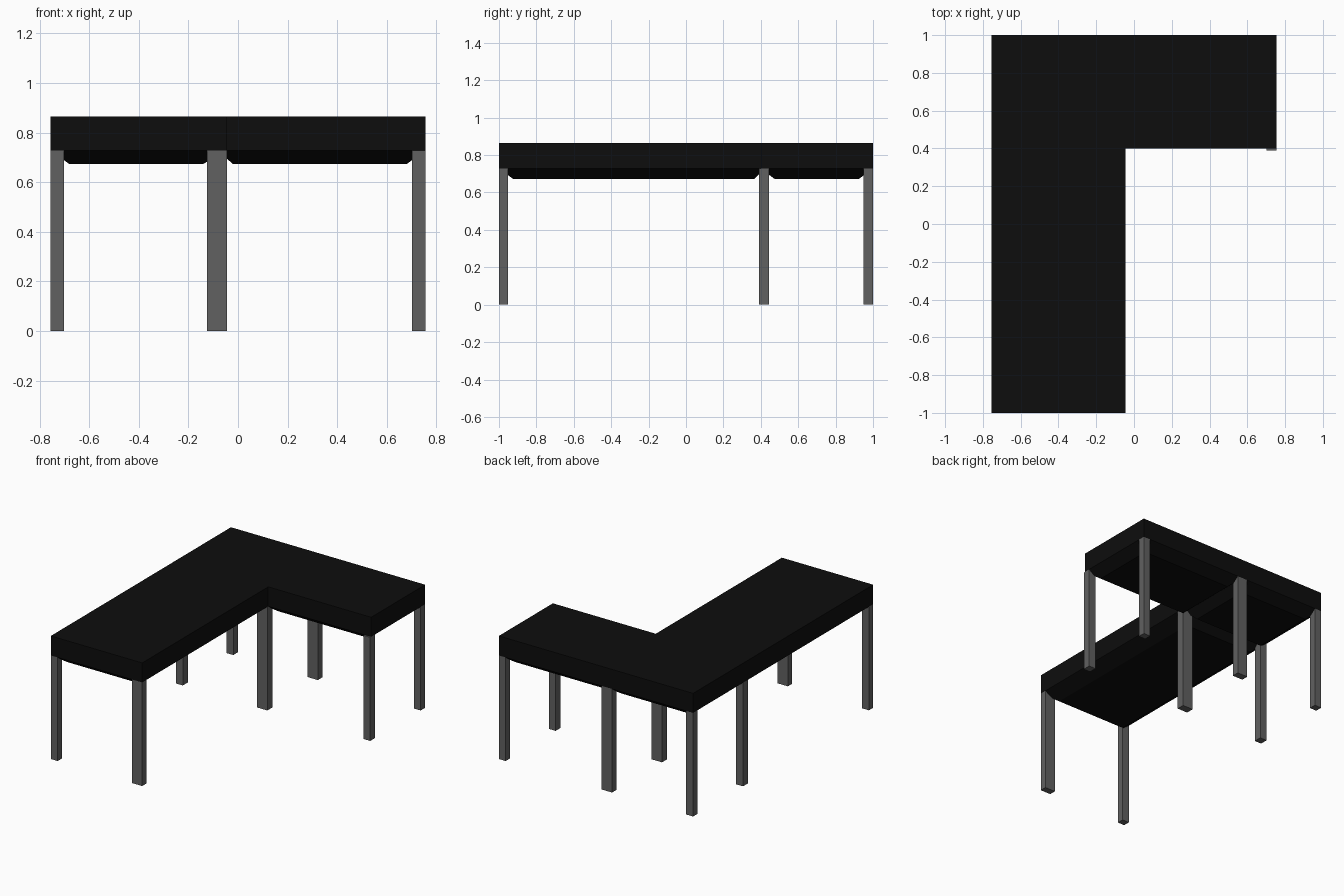
import bpy, bmesh

if "Cube" in bpy.data.objects:
    bpy.data.objects.remove(bpy.data.objects["Cube"])

def material(name, value):
    m = bpy.data.materials.new(name)
    m.diffuse_color = (value, value, value, 1)
    m.use_nodes = True
    m.node_tree.nodes["Principled BSDF"].inputs["Base Color"].default_value = m.diffuse_color
    return m

BLACK = material("black_top", 0.004)
GREY = material("grey_metal", 0.12)
Z_PANEL, Z_SLAB, Z_TOP = 0.673, 0.728, 0.865

def make(name, bm, mat):
    bmesh.ops.recalc_face_normals(bm, faces=bm.faces)
    mesh = bpy.data.meshes.new(name)
    bm.to_mesh(mesh)
    bm.free()
    mesh.materials.append(mat)
    bpy.context.collection.objects.link(bpy.data.objects.new(name, mesh))

def loft(name, lower, z0, upper, z1, mat):
    """Solid between two outlines with equal point counts."""
    bm = bmesh.new()
    a = [bm.verts.new((x, y, z0)) for x, y in lower]
    b = [bm.verts.new((x, y, z1)) for x, y in upper]
    n = len(a)
    bm.faces.new(a)
    bm.faces.new(b)
    for i in range(n):
        j = (i + 1) % n
        bm.faces.new((a[i], a[j], b[j], b[i]))
    make(name, bm, mat)

def rect(x0, x1, y0, y1):
    return [(x0, y0), (x1, y0), (x1, y1), (x0, y1)]

# L-shaped table top
outline = [(-0.755, -1), (-0.045, -1), (-0.045, 0.4),
           (0.755, 0.4), (0.755, 1), (-0.755, 1)]
loft("table_top", outline, Z_SLAB, outline, Z_TOP, BLACK)

# Underside panels with sloped edges: lower and upper rectangles
panels = {
    "front_panel": ((-0.68, -0.141, -0.925, 0.367), (-0.755, -0.045, -1, 0.42)),
    "corner_panel": ((-0.68, -0.141, 0.473, 0.925), (-0.755, -0.083, 0.42, 1)),
    "right_panel": ((-0.02, 0.68, 0.473, 0.925), (-0.083, 0.755, 0.4, 1)),
}
for name, (low, up) in panels.items():
    loft(name, rect(*low), Z_PANEL, rect(*up), Z_SLAB, BLACK)

# Legs: column and row extents
left, mid, right = (-0.755, -0.702), (-0.125, -0.045), (0.702, 0.755)
front, inner, back = (-1, -0.953), (0.39, 0.445), (0.95, 1)
legs = {
    "front_left_leg": (left, front), "front_right_leg": (mid, front),
    "middle_left_leg": (left, inner), "inner_corner_leg": (mid, inner),
    "wing_front_leg": (right, inner), "back_left_leg": (left, back),
    "back_middle_leg": (mid, back), "back_right_leg": (right, back),
}
for name, (xs, ys) in legs.items():
    r = rect(*xs, *ys)
    loft(name, r, 0, r, Z_SLAB, GREY)
